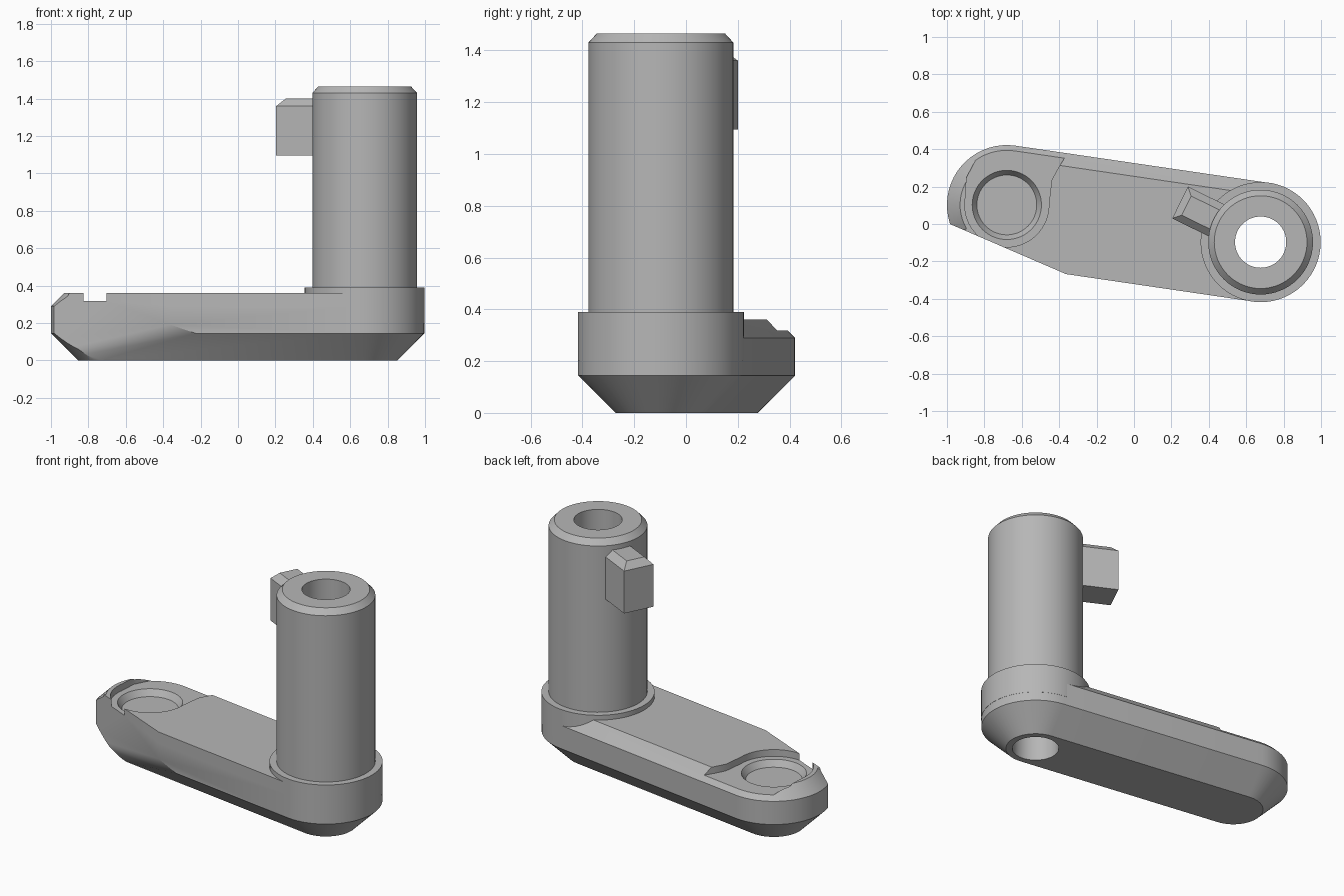
import bpy, bmesh
from math import radians, degrees, sin, cos, pi, atan2
from mathutils import Vector

cube = bpy.data.objects.get("Cube")
if cube:
    bpy.data.objects.remove(cube, do_unlink=True)

POST = Vector((0.677, -0.097, 0))    # centre of the post end
TIP = Vector((-0.68, 0.102, 0))      # centre of the free end
R = 0.32
SLANT = atan2(POST.y - TIP.y, POST.x - TIP.x)

grey = bpy.data.materials.new("plain grey")
grey.use_nodes = True
colour = (0.47, 0.47, 0.47, 1)
grey.diffuse_color = colour
grey.node_tree.nodes["Principled BSDF"].inputs["Base Color"].default_value = colour


def finish(name, bm):
    bmesh.ops.recalc_face_normals(bm, faces=bm.faces[:])
    mesh = bpy.data.meshes.new(name)
    bm.to_mesh(mesh)
    bm.free()
    mesh.materials.append(grey)
    ob = bpy.data.objects.new(name, mesh)
    bpy.context.collection.objects.link(ob)
    return ob


def loft(rings, caps=True, closed=False):
    """Skin a stack of equal-length point rings."""
    bm = bmesh.new()
    loops = [[bm.verts.new(p) for p in ring] for ring in rings]
    n = len(loops[0])
    pairs = list(zip(loops, loops[1:]))
    if closed:
        pairs.append((loops[-1], loops[0]))
    for a, b in pairs:
        for i in range(n):
            j = (i + 1) % n
            bm.faces.new((a[i], a[j], b[j], b[i]))
    if caps and not closed:
        bm.faces.new(loops[0])
        bm.faces.new(loops[-1])
    return bm


def circle(c, r, z, n=64):
    return [(c.x + r * cos(2 * pi * i / n), c.y + r * sin(2 * pi * i / n), z)
            for i in range(n)]


def lathe(c, profile, closed=False):
    return loft([circle(c, r, z) for r, z in profile], closed=closed)


def prism(points, low, high):
    return loft([[(x, y, z) for x, y in points] for z in (low, high)])


def select(ob):
    bpy.ops.object.select_all(action='DESELECT')
    bpy.context.view_layer.objects.active = ob
    ob.select_set(True)


def cut(ob, bm):
    tool = finish("cutter", bm)
    tool.hide_render = True
    mod = ob.modifiers.new("cut", 'BOOLEAN')
    mod.operation = 'DIFFERENCE'
    mod.solver = 'EXACT'
    mod.object = tool
    select(ob)
    bpy.ops.object.modifier_apply(modifier=mod.name)
    bpy.data.objects.remove(tool, do_unlink=True)


def smooth(ob):
    select(ob)
    bpy.ops.object.shade_smooth_by_angle(angle=radians(25))


def slice_off(bm, point, normal):
    """Remove everything on the normal side of a plane and close the gap."""
    bmesh.ops.bisect_plane(bm, geom=bm.verts[:] + bm.edges[:] + bm.faces[:],
                           plane_co=point, plane_no=normal, clear_outer=True)
    bmesh.ops.holes_fill(bm, edges=[e for e in bm.edges if e.is_boundary])


def arm_ring(z, radius):
    """Outline of two round ends joined by straight sides."""
    pts, n = [], 28
    for centre, start in ((POST, -90), (TIP, 90)):
        for i in range(n + 1):
            deg = start + 180 * i / n
            a = radians(deg) + SLANT
            r = radius(deg)
            pts.append((centre.x + r * cos(a), centre.y + r * sin(a), z))
    return pts


# Arm: bevelled underneath, upper bevel on the back and the free end only
arm_bm = loft([
    arm_ring(0, lambda d: R - 0.145),
    arm_ring(0.145, lambda d: R),
    arm_ring(0.29, lambda d: R),
    arm_ring(0.36, lambda d: R - 0.07 if 85 < d < 225 else R)])
corner = Vector((-0.37, -0.265, 0.19))
slice_off(arm_bm, corner, Vector((-0.265, -0.615, 0)).normalized())
slice_off(arm_bm, corner, Vector((-0.0134, -0.0438, -0.0203)).normalized())
arm = finish("arm", arm_bm)

# Shallow seat in the free end, open towards the back
cut(arm, lathe(TIP, [(0.225, 0.318), (0.225, 0.5)]))
cut(arm, prism([(-0.904, 0.1), (-0.895, 0.25), (-0.85, 0.335), (-0.8, 0.5),
                (-0.34, 0.5), (-0.37, 0.355), (-0.405, 0.3), (-0.44, 0.235),
                (-0.456, 0.1)], 0.318, 0.52))
cut(arm, lathe(TIP, [(0.16, 0.28), (0.185, 0.318), (0.185, 0.4)]))
# Bore through the post end
cut(arm, lathe(POST, [(0.137, -0.1), (0.137, 0.6)]))
smooth(arm)

# Collar and hollow post
post = finish("collar_and_post", lathe(POST, [
    (0.137, 0.2), (0.321, 0.2), (0.321, 0.39), (0.28, 0.39),
    (0.28, 1.43), (0.248, 1.465), (0.137, 1.465)], closed=True))
smooth(post)

# Key: a bevelled block standing out from the post
out = Vector((-0.897, 0.442, 0))
side = Vector((-out.y, out.x, 0))


def key_ring(z, inset):
    near, far, half = 0.23, 0.48 - inset, 0.095 - inset
    return [POST + out * u + side * v + Vector((0, 0, z))
            for u, v in ((near, -half), (far, -half), (far, half), (near, half))]


key = finish("key", loft([key_ring(1.095, 0), key_ring(1.36, 0),
                          key_ring(1.4, 0.038)]))
